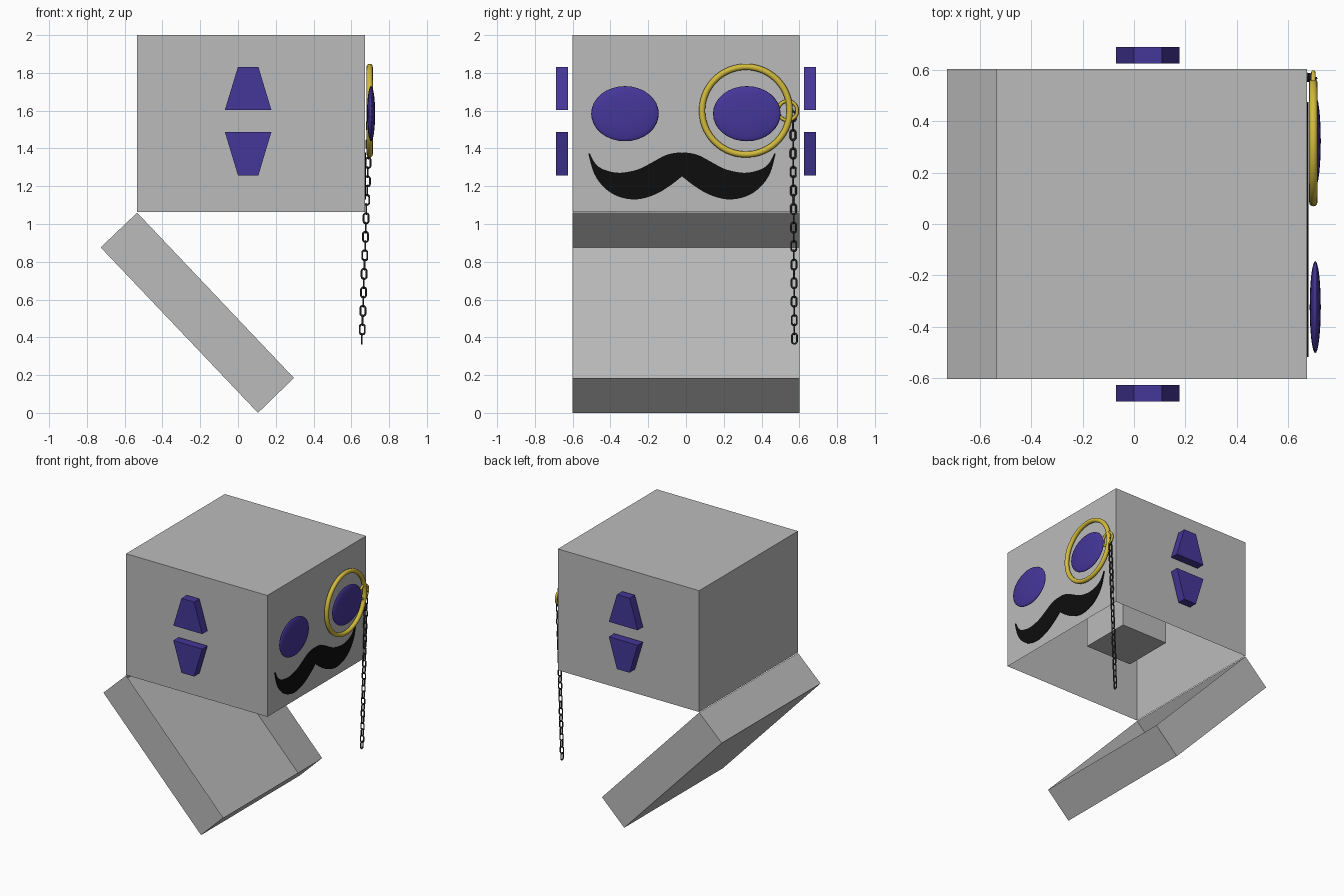
import bpy, bmesh
from math import sin, cos, pi, copysign
from mathutils import Vector

if "Cube" in bpy.data.objects:
    bpy.data.objects.remove(bpy.data.objects["Cube"])


def material(name, r, g, b):
    m = bpy.data.materials.new(name)
    m.diffuse_color = (r, g, b, 1)
    m.use_nodes = True
    m.node_tree.nodes["Principled BSDF"].inputs["Base Color"].default_value = m.diffuse_color
    return m


GREY = material("stone grey", 0.5, 0.5, 0.5)
PURPLE = material("purple", 0.06, 0.037, 0.32)
GOLD = material("gold", 0.65, 0.50, 0.045)
BLACK = material("black", 0.004, 0.004, 0.004)
IRON = material("dark iron", 0.03, 0.03, 0.03)


def finish(name, bm, mat, smooth=False, normals=True):
    if normals:
        bmesh.ops.recalc_face_normals(bm, faces=bm.faces)
    for f in bm.faces:
        f.smooth = smooth
    me = bpy.data.meshes.new(name)
    bm.to_mesh(me)
    bm.free()
    me.materials.append(mat)
    ob = bpy.data.objects.new(name, me)
    bpy.context.collection.objects.link(ob)
    return ob


def prism(name, points, depth, mat, open_side=None):
    """Extrude a planar outline by depth; open_side leaves out the side after that point."""
    bm = bmesh.new()
    a = [bm.verts.new(p) for p in points]
    b = [bm.verts.new(Vector(p) + Vector(depth)) for p in points]
    bm.faces.new(a)
    bm.faces.new(b[::-1])
    n = len(points)
    for i in range(n):
        if i != open_side:
            j = (i + 1) % n
            bm.faces.new((a[i], b[i], b[j], a[j]))
    return finish(name, bm, mat)


def add_ring(bm, centre, R, r, n, m, stretch=0.0, turned=False):
    """Torus standing in the yz plane (or xz when turned), stretched along z."""
    grid = []
    for i in range(n):
        a = 2 * pi * (i + 0.5) / n
        row = []
        for j in range(m):
            t = 2 * pi * j / m
            d = R + r * cos(t)
            u, w, h = d * cos(a), r * sin(t), d * sin(a) + copysign(stretch, sin(a))
            p = Vector((u, w, h)) if turned else Vector((w, u, h))
            row.append(bm.verts.new(Vector(centre) + p))
        grid.append(row)
    for i in range(n):
        for j in range(m):
            k, l = (i + 1) % n, (j + 1) % m
            bm.faces.new((grid[i][j], grid[k][j], grid[k][l], grid[i][l]))


def smooth_path(pts, steps=4):
    """Catmull-Rom curve through the points."""
    p = [Vector(q) for q in [pts[0]] + pts + [pts[-1]]]
    out = []
    for i in range(1, len(p) - 2):
        a, b, c, d = p[i - 1:i + 3]
        for s in range(steps):
            t = s / steps
            out.append(0.5 * (2 * b + (c - a) * t + (2 * a - 5 * b + 4 * c - d) * t * t
                              + (3 * b - a - 3 * c + d) * t ** 3))
    return out + [p[-1]]


# Hollow shells: head open underneath, jaw open on its upper face
head = [(-0.534, 1.064), (0.672, 1.064), (0.672, 2.0), (-0.534, 2.0)]
jaw = [(0.296, 0.185), (-0.534, 1.06), (-0.727, 0.876), (0.106, 0.0)]
for name, outline in (("head_shell", head), ("lower_jaw", jaw)):
    prism(name, [(x, -0.602, z) for x, z in outline], (0, 1.204, 0), GREY, open_side=0)

# Block hidden inside the head
core = [(-0.13, 1.2), (0.27, 1.2), (0.27, 1.6), (-0.13, 1.6)]
prism("inner_block", [(x, -0.2, z) for x, z in core], (0, 0.4, 0), GREY)

# Pairs of tapered ear plates
upper = [(-0.07, 1.603), (0.177, 1.603), (0.108, 1.832), (0.0, 1.832)]
lower = [(-0.07, 1.488), (0.177, 1.488), (0.108, 1.257), (0.0, 1.257)]
for side, y in (("left", -0.689), ("right", 0.624)):
    for level, outline in (("upper", upper), ("lower", lower)):
        prism(f"{side}_{level}_ear", [(x, y, z) for x, z in outline], (0, 0.064, 0), PURPLE)

# Flattened eyes
for side, y in (("left", -0.323), ("right", 0.322)):
    bm = bmesh.new()
    bmesh.ops.create_uvsphere(bm, u_segments=32, v_segments=16, radius=1)
    bmesh.ops.scale(bm, vec=(0.0215, 0.179, 0.146), verts=bm.verts)
    bmesh.ops.translate(bm, vec=(0.7045, y, 1.584), verts=bm.verts)
    finish(f"{side}_eye", bm, PURPLE, smooth=True)

# Moustache plate: half outline (sideways, height), mirrored
under = smooth_path([(0, 1.252), (0.069, 1.199), (0.148, 1.154), (0.243, 1.13),
                     (0.339, 1.146), (0.413, 1.194), (0.466, 1.268), (0.496, 1.372)])
over = smooth_path([(0.487, 1.372), (0.476, 1.348), (0.45, 1.31), (0.402, 1.284), (0.328, 1.271),
                    (0.233, 1.289), (0.159, 1.326), (0.09, 1.363), (0.032, 1.377), (0, 1.377)])
half = under + over
outline = half + [Vector((-p.x, p.y)) for p in half[-2:0:-1]]
prism("moustache", [(0.6725, p.x - 0.021, p.y) for p in outline], (0.005, 0, 0), BLACK)

# Monocle ring and its small loop
bm = bmesh.new()
add_ring(bm, (0.697, 0.317, 1.6), 0.232, 0.0165, 64, 12)
finish("monocle_ring", bm, GOLD, smooth=True)
bm = bmesh.new()
add_ring(bm, (0.697, 0.538, 1.6), 0.051, 0.009, 32, 8)
finish("monocle_loop", bm, GOLD, smooth=True)

# Hanging chain of alternating links
bm = bmesh.new()
LINKS = 25
for i in range(LINKS):
    t = i / (LINKS - 1)
    centre = (0.656 + 0.041 * t, 0.574 - 0.008 * t, 0.393 + 1.176 * t)
    add_ring(bm, centre, 0.0135, 0.005, 16, 6, stretch=0.0135, turned=i % 2 == 1)
finish("chain", bm, IRON, smooth=True)
